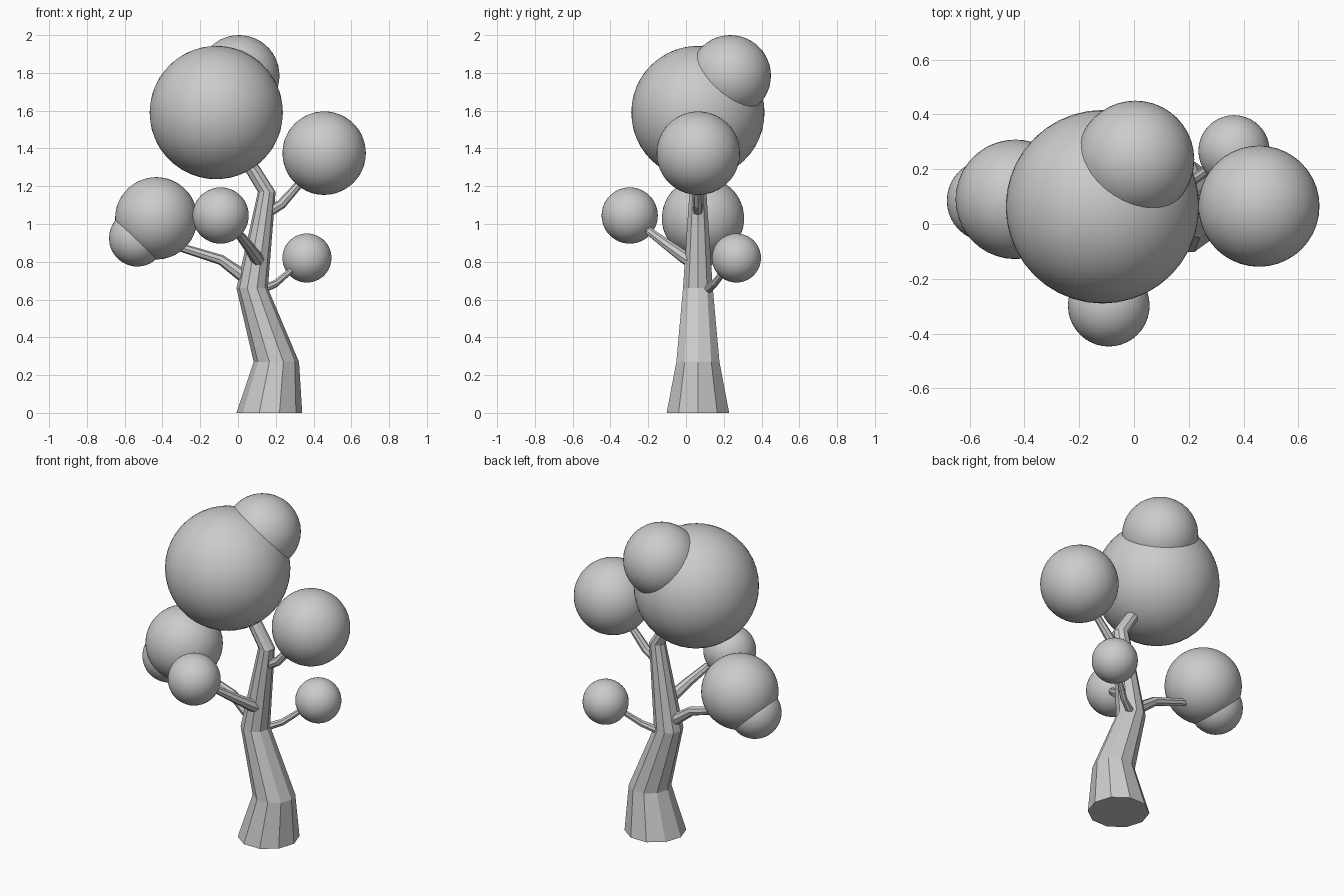
import bpy, bmesh, math
from mathutils import Vector

if "Cube" in bpy.data.objects:
    bpy.data.objects.remove(bpy.data.objects["Cube"])


def tube(name, points, sides, level=False):
    """Flat-faced tapered tube through (x, y, z, radius) points."""
    pts = [Vector(p[:3]) for p in points]
    bm = bmesh.new()
    rings = []
    for i, p in enumerate(points):
        d = pts[min(i + 1, len(pts) - 1)] - pts[max(i - 1, 0)]
        if level:
            u, v = Vector((1, 0, 0)), Vector((0, 1, 0))
        else:
            u = Vector((0, 0, 1)).cross(d).normalized()
            v = d.normalized().cross(u)
        ring = []
        for k in range(sides):
            a = 2 * math.pi * k / sides
            ring.append(bm.verts.new(pts[i] + p[3] * (u * math.cos(a) + v * math.sin(a))))
        rings.append(ring)
    for lo, hi in zip(rings, rings[1:]):
        for k in range(sides):
            n = (k + 1) % sides
            bm.faces.new((lo[k], lo[n], hi[n], hi[k]))
    bm.faces.new(rings[0][::-1])
    bm.faces.new(rings[-1])
    bmesh.ops.recalc_face_normals(bm, faces=bm.faces)
    mesh = bpy.data.meshes.new(name)
    bm.to_mesh(mesh)
    bm.free()
    ob = bpy.data.objects.new(name, mesh)
    bpy.context.collection.objects.link(ob)


def foliage(name, centre, radius):
    """Smooth leaf ball."""
    bpy.ops.mesh.primitive_ico_sphere_add(subdivisions=4, radius=radius, location=centre)
    bpy.context.object.name = name
    bpy.ops.object.shade_smooth()


# Ten-sided bent trunk
tube("trunk", [(0.166, 0.063, 0, 0.174), (0.203, 0.063, 0.27, 0.12),
               (0.075, 0.063, 0.66, 0.083), (0.152, 0.063, 1.17, 0.047),
               (0.01, 0.063, 1.40, 0.042)], 10, level=True)

# Branches, each rooted inside the trunk
tube("left_branch", [(0.08, 0.063, 0.69, 0.036), (0.02, 0.067, 0.73, 0.034),
                     (-0.09, 0.075, 0.81, 0.027), (-0.30, 0.087, 0.875, 0.022)], 8)
tube("front_branch", [(0.11, 0.03, 0.80, 0.036), (0.095, -0.01, 0.825, 0.034),
                      (0.05, -0.10, 0.89, 0.028), (-0.01, -0.20, 0.965, 0.022)], 8)
tube("lower_right_branch", [(0.12, 0.11, 0.65, 0.023), (0.20, 0.15, 0.685, 0.02),
                            (0.30, 0.22, 0.77, 0.015)], 8)
tube("upper_right_branch", [(0.14, 0.063, 1.05, 0.028), (0.23, 0.063, 1.105, 0.026),
                            (0.35, 0.063, 1.24, 0.02)], 8)

# Foliage balls
for name, centre, radius in [
    ("crown_foliage", (-0.115, 0.063, 1.59, ), 0.353),
    ("top_foliage", (0.005, 0.235, 1.785), 0.215),
    ("upper_right_foliage", (0.456, 0.065, 1.375), 0.221),
    ("left_foliage", (-0.433, 0.09, 1.03), 0.218),
    ("lower_left_foliage", (-0.533, 0.085, 0.925), 0.15),
    ("front_foliage", (-0.092, -0.298, 1.045), 0.149),
    ("lower_right_foliage", (0.365, 0.267, 0.82), 0.13),
]:
    foliage(name, centre, radius)
